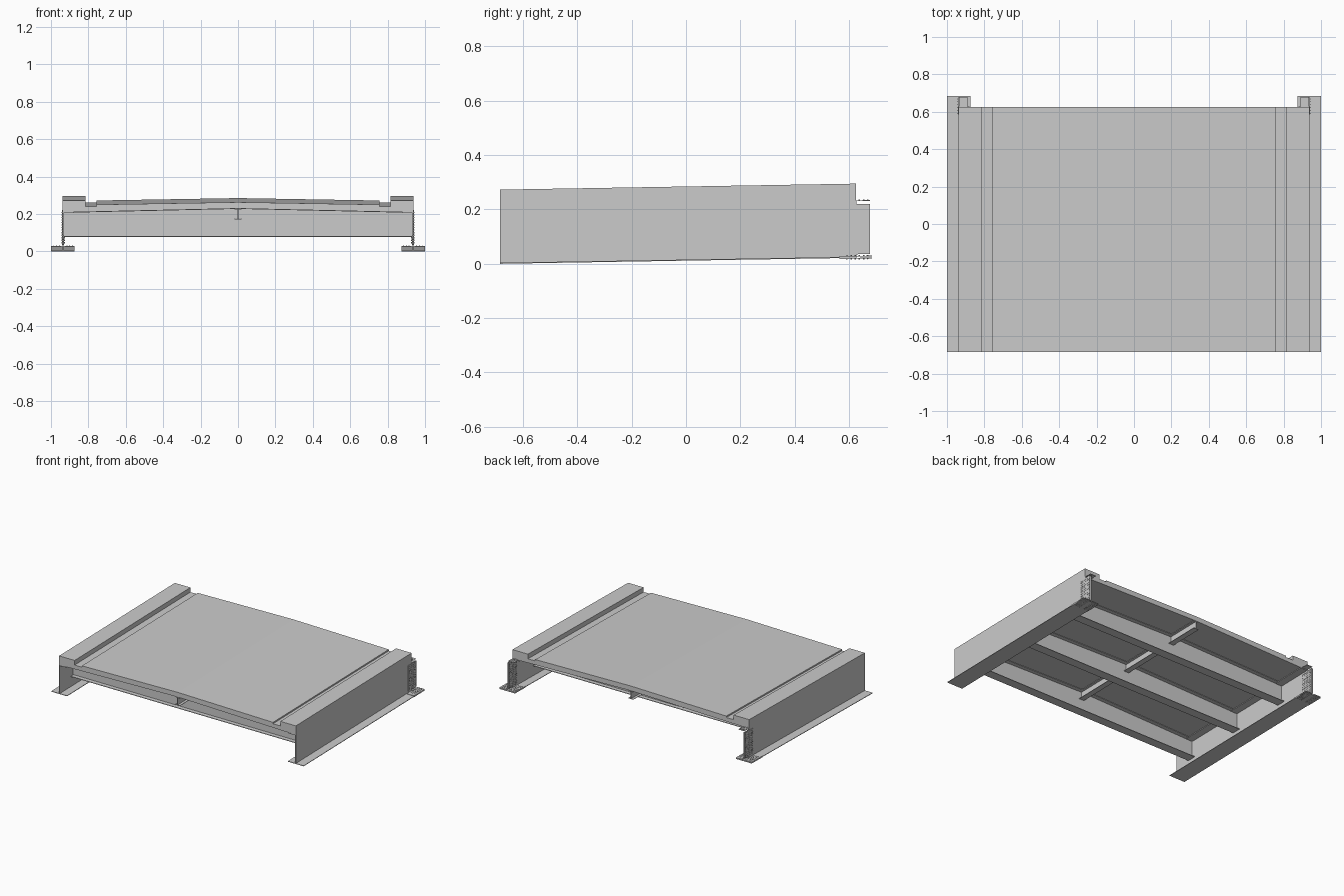
import bpy, bmesh, math
from mathutils import Matrix, Vector

if "Cube" in bpy.data.objects:
    bpy.data.objects.remove(bpy.data.objects["Cube"])

Y0, Y1 = -0.685, 0.625      # deck ends
GRADE = 0.0168              # lengthwise slope of the whole span
WEB_X = 0.936               # girder web position
BEAM_YS = (-0.53, -0.08, 0.37)


def finish(name, bm):
    """Tilt to the road grade and link the object."""
    for v in bm.verts:
        v.co.z += GRADE * (v.co.y - Y0)
    bmesh.ops.recalc_face_normals(bm, faces=bm.faces)
    mesh = bpy.data.meshes.new(name)
    bm.to_mesh(mesh)
    bm.free()
    obj = bpy.data.objects.new(name, mesh)
    bpy.context.collection.objects.link(obj)
    return obj


def extrude(bm, profile, y0, y1):
    """Extrude an x-z profile along y."""
    face = bm.faces.new([bm.verts.new((x, y0, z)) for x, z in profile])
    res = bmesh.ops.extrude_face_region(bm, geom=[face], use_keep_orig=True)
    moved = [g for g in res["geom"] if isinstance(g, bmesh.types.BMVert)]
    bmesh.ops.translate(bm, verts=moved, vec=(0, y1 - y0, 0))


def box(bm, x0, x1, y0, y1, z0, z1):
    extrude(bm, [(x0, z0), (x1, z0), (x1, z1), (x0, z1)], y0, y1)


def bolt(bm, pos, axis):
    rot = Vector((0, 0, 1)).rotation_difference(Vector(axis)).to_matrix().to_4x4()
    bmesh.ops.create_cone(bm, cap_ends=True, segments=6, radius1=0.0028, radius2=0.0028,
                          depth=0.004, matrix=Matrix.Translation(pos) @ rot)


def crown(x):
    """Underside height of the cambered slab."""
    return 0.229 - 0.021 * abs(x) / 0.938


# Concrete deck with gutters and raised side curbs
half = [(0.938, 0.208), (0.938, 0.273), (0.815, 0.273), (0.815, 0.24),
        (0.757, 0.24), (0.757, 0.25)]
profile = [(0, 0.229)] + half + [(0, 0.263)] + [(-x, z) for x, z in reversed(half)]
bm = bmesh.new()
extrude(bm, profile, Y0, Y1)
finish("deck_slab", bm)

# Cross beams with cambered top flanges
for i, y in enumerate(BEAM_YS):
    bm = bmesh.new()
    ends = WEB_X - 0.002
    for dy, low, high in ((0.003, None, 0.0), (0.032, 0.004, 0.0)):
        bottom = 0.08 if low is None else crown(ends) - low
        mid = 0.08 if low is None else crown(0) - low
        extrude(bm, [(-ends, bottom), (0, mid), (ends, bottom), (ends, crown(ends) - 0.001),
                     (0, crown(0) - 0.001), (-ends, crown(ends) - 0.001)], y - dy, y + dy)
    box(bm, -0.93, 0.93, y - 0.032, y + 0.032, 0.076, 0.08)
    finish(f"cross_beam_{i + 1}", bm)

# Centre stringer under the crown
bm = bmesh.new()
box(bm, -0.002, 0.002, Y0, Y1, 0.172, 0.228)
box(bm, -0.02, 0.02, Y0, Y1, 0.17, 0.173)
box(bm, -0.02, 0.02, Y0, Y1, 0.224, 0.227)
finish("centre_stringer", bm)

for side, s in (("left", -1), ("right", 1)):
    def sbox(bm, xa, xb, *rest):
        box(bm, min(s * xa, s * xb), max(s * xa, s * xb), *rest)

    # Main girder: web, wide bottom flange, top flange under the slab edge
    bm = bmesh.new()
    sbox(bm, WEB_X - 0.003, WEB_X + 0.002, Y0, 0.628, 0.003, 0.208)
    sbox(bm, 0.875, 1.0, Y0, 0.628, 0.0, 0.004)
    sbox(bm, 0.88, 0.938, Y0, 0.628, 0.204, 0.2085)
    finish(f"{side}_main_girder", bm)

    # Splice plates at the far end
    bm = bmesh.new()
    for xa, xb in ((WEB_X - 0.007, WEB_X - 0.003), (WEB_X + 0.002, WEB_X + 0.005)):
        sbox(bm, xa, xb, 0.585, 0.678, 0.013, 0.198)
    sbox(bm, 0.875, 1.0, 0.565, 0.685, -0.003, 0.0)
    for xa, xb in ((0.875, 0.927), (0.943, 1.0)):
        sbox(bm, xa, xb, 0.565, 0.685, 0.004, 0.007)
    sbox(bm, 0.89, 0.936, 0.585, 0.678, 0.2085, 0.2115)
    finish(f"{side}_splice_plates", bm)

    # Splice bolts on web, bottom flange and top plate
    bm = bmesh.new()
    ys = [0.592 + 0.0155 * k for k in range(6)]
    for y in ys:
        for k in range(13):
            z = 0.024 + 0.0135 * k
            for x in (WEB_X - 0.008, WEB_X + 0.006):
                bolt(bm, (s * x, y, z), (1, 0, 0))
        for x in (0.885, 0.9, 0.915, 0.955, 0.97, 0.985):
            bolt(bm, (s * x, y, 0.008), (0, 0, 1))
            bolt(bm, (s * x, y, -0.004), (0, 0, 1))
        for x in (0.9, 0.912, 0.924):
            bolt(bm, (s * x, y, 0.2125), (0, 0, 1))
    finish(f"{side}_splice_bolts", bm)
